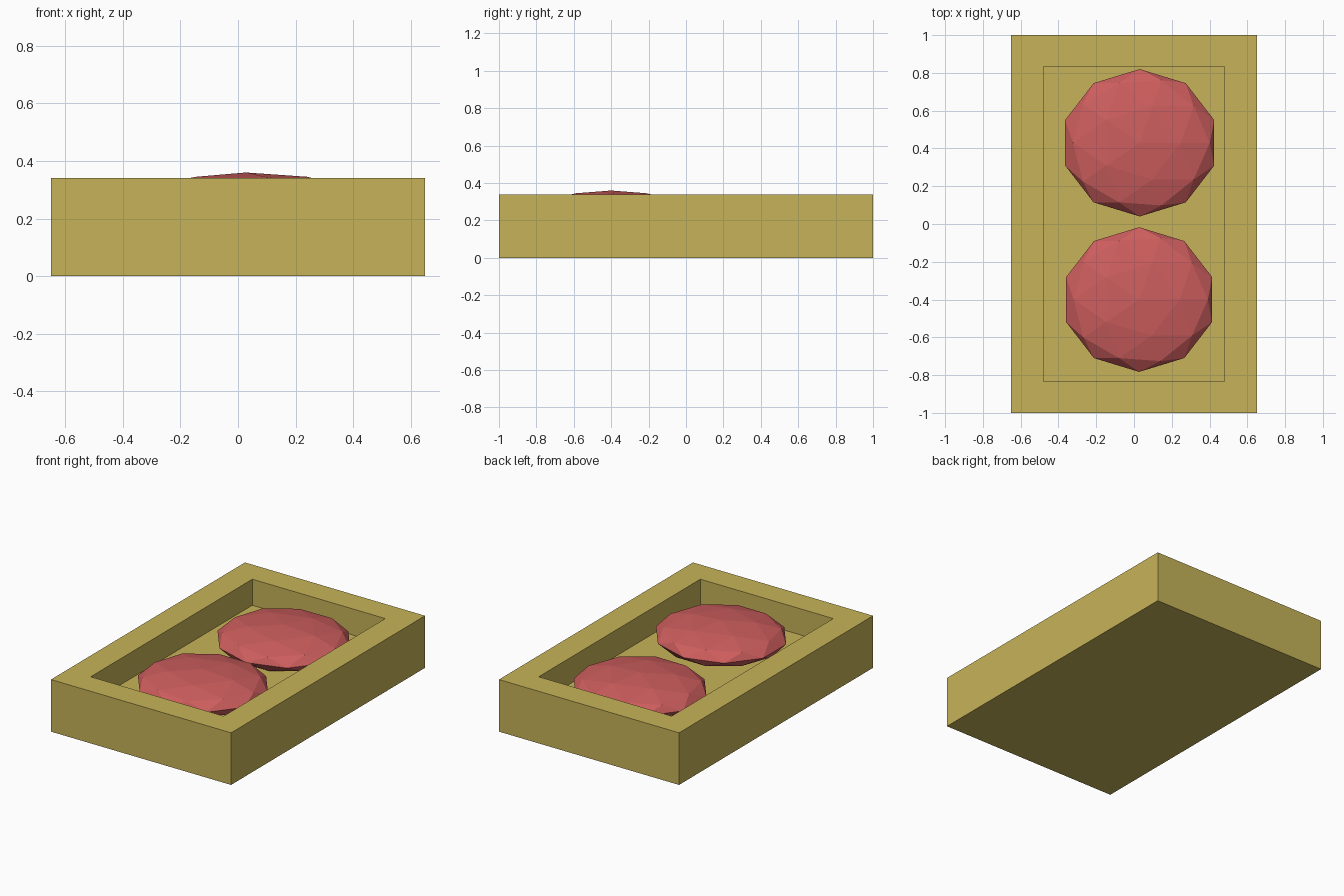
import bpy, bmesh

if "Cube" in bpy.data.objects:
    bpy.data.objects.remove(bpy.data.objects["Cube"])


def material(name, rgb):
    m = bpy.data.materials.new(name)
    m.diffuse_color = (*rgb, 1)
    m.use_nodes = True
    m.node_tree.nodes["Principled BSDF"].inputs["Base Color"].default_value = m.diffuse_color
    return m


wood = material("ochre", (0.57, 0.45, 0.10))
red = material("red", (0.61, 0.11, 0.11))

# tray: box with the top face inset and sunk to the inner floor
W, L, H, FLOOR = 1.30, 2.0, 0.34, 0.17
INNER_X, INNER_Y = 0.48, 0.833
bm = bmesh.new()
bmesh.ops.create_cube(bm, size=1)
for v in bm.verts:
    v.co = (v.co.x * W, v.co.y * L, (v.co.z + 0.5) * H)
bm.normal_update()
top = next(f for f in bm.faces if f.normal.z > 0.9)
bmesh.ops.inset_region(bm, faces=[top], thickness=0.1)
for v in top.verts:
    v.co.x = INNER_X if v.co.x > 0 else -INNER_X
    v.co.y = INNER_Y if v.co.y > 0 else -INNER_Y
inner = bmesh.ops.extrude_face_region(bm, geom=[top])
for v in [g for g in inner["geom"] if isinstance(g, bmesh.types.BMVert)]:
    v.co.z = FLOOR
if top.is_valid:
    bm.faces.remove(top)
bmesh.ops.recalc_face_normals(bm, faces=bm.faces)
mesh = bpy.data.meshes.new("tray")
bm.to_mesh(mesh)
bm.free()
mesh.materials.append(wood)
bpy.context.collection.objects.link(bpy.data.objects.new("tray", mesh))

# flattened low-poly cushions lying in the tray
for name, loc, scale in (
    ("back_cushion", (0.03, 0.43, 0.235), (0.415, 0.39, 0.10)),
    ("front_cushion", (0.027, -0.40, 0.26), (0.407, 0.383, 0.10)),
):
    bpy.ops.mesh.primitive_ico_sphere_add(subdivisions=2, radius=1, location=loc)
    ob = bpy.context.object
    ob.name = name
    ob.scale = scale
    ob.data.materials.append(red)
